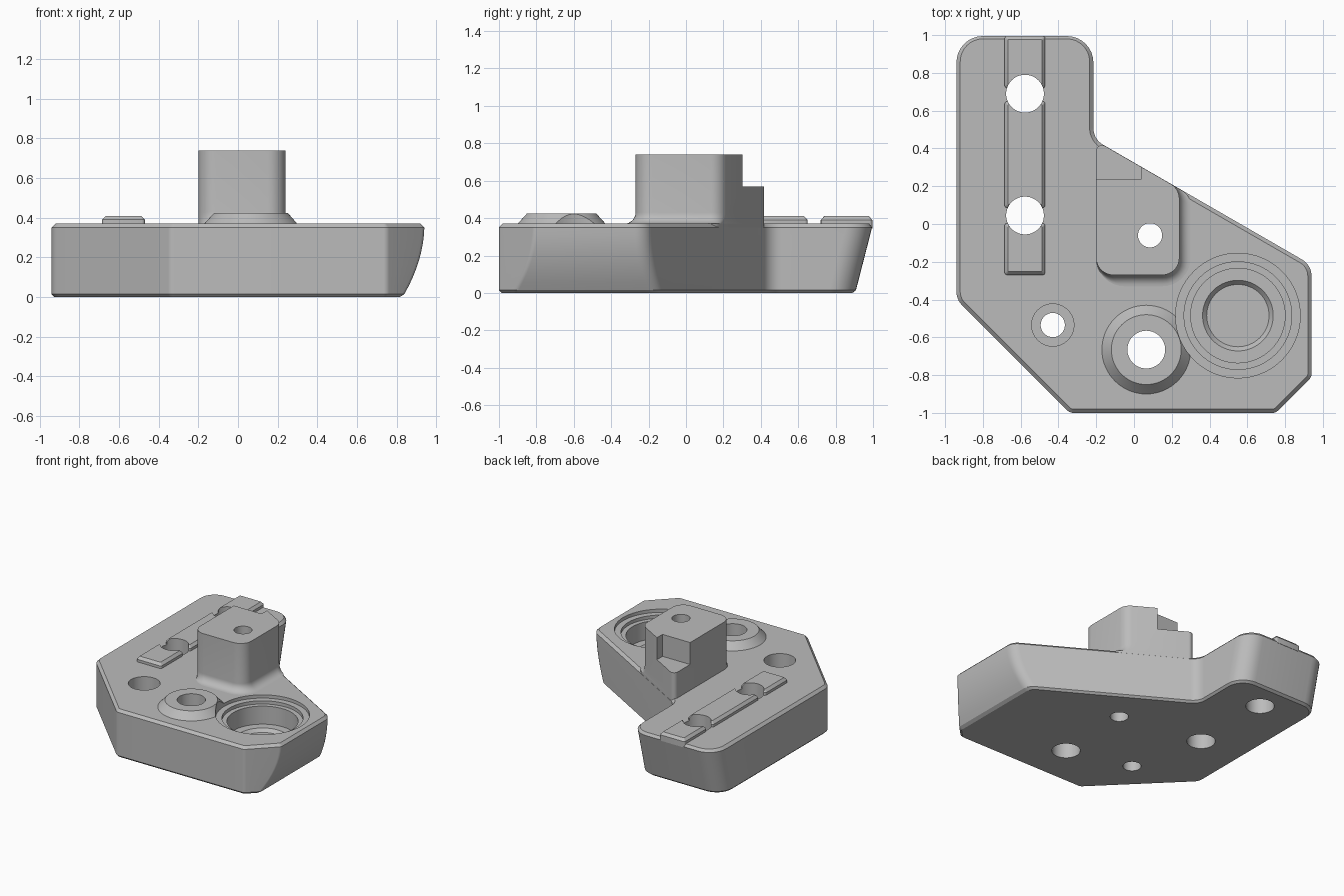
import bpy
import bmesh
import math
from mathutils import Vector, Matrix

cube = bpy.data.objects.get("Cube")
if cube:
    bpy.data.objects.remove(cube, do_unlink=True)

grey = bpy.data.materials.new("plain grey")
grey.use_nodes = True
grey.diffuse_color = (0.5, 0.5, 0.5, 1)
grey.node_tree.nodes["Principled BSDF"].inputs["Base Color"].default_value = (0.5, 0.5, 0.5, 1)


def rounded(corners, radii, z, inset=0.0, steps=8):
    """Counter-clockwise outline, inset on every side, with rounded corners."""
    pts = [Vector(c) for c in corners]
    loop = []
    for i, p in enumerate(pts):
        d1 = (p - pts[i - 1]).normalized()
        d2 = (pts[(i + 1) % len(pts)] - p).normalized()
        n1, n2 = Vector((d1.y, -d1.x)), Vector((d2.y, -d2.x))
        turn = math.atan2(d1.x * d2.y - d1.y * d2.x, d1.dot(d2))
        sign = 1 if turn > 0 else -1
        r = sign * max(radii[i] - sign * inset, 0.005)
        v = p - (n1 + n2) * inset / (1 + n1.dot(n2))
        centre = v - (n1 + n2).normalized() * r / math.cos(turn / 2)
        for k in range(steps + 1):
            q = centre + r * (Matrix.Rotation(turn * k / steps, 2) @ n1)
            loop.append((q.x, q.y, z))
    return loop


def circle(x, y, r, z, n=64):
    angles = [2 * math.pi * i / n for i in range(n)]
    return [(x + r * math.cos(a), y + r * math.sin(a), z) for a in angles]


def loft(name, loops):
    """Closed solid through a stack of loops with equal counts."""
    bm = bmesh.new()
    rings = [[bm.verts.new(c) for c in loop] for loop in loops]
    n = len(rings[0])
    for low, high in zip(rings, rings[1:]):
        for i in range(n):
            j = (i + 1) % n
            bm.faces.new((low[i], low[j], high[j], high[i]))
    bm.faces.new(rings[0][::-1])
    bm.faces.new(rings[-1])
    bmesh.ops.recalc_face_normals(bm, faces=bm.faces)
    mesh = bpy.data.meshes.new(name)
    bm.to_mesh(mesh)
    bm.free()
    mesh.materials.append(grey)
    obj = bpy.data.objects.new(name, mesh)
    bpy.context.collection.objects.link(obj)
    return obj


def bore(name, x, y, levels):
    return loft(name, [circle(x, y, r, z) for z, r in levels])


def finish(obj, cutters):
    """Cut the openings, then shade smooth with sharp edges."""
    bpy.ops.object.select_all(action='DESELECT')
    obj.select_set(True)
    bpy.context.view_layer.objects.active = obj
    for c in cutters:
        mod = obj.modifiers.new(c.name, 'BOOLEAN')
        mod.operation = 'DIFFERENCE'
        mod.solver = 'EXACT'
        mod.object = c
        bpy.ops.object.modifier_apply(modifier=mod.name)
    bpy.ops.object.shade_smooth_by_angle(angle=math.radians(25))


def diagonal(x):
    return 0.21 - 0.577 * (x - 0.2)


# Base plate: bulging +x side, leaning back side, chamfered rims
H = 0.37


def base_loop(z, inset):
    drop = (H - z) / H
    x = 0.94 - 0.11 * drop ** 2
    y = 1.0 - 0.095 * drop
    corners = [(-0.94, -0.4), (-0.34, -1), (0.75, -1), (x, x - 1.75),
               (x, diagonal(x)), (-0.215, diagonal(-0.215)), (-0.215, y), (-0.94, y)]
    return rounded(corners, [0.1, 0.05, 0.04, 0.04, 0.1, 0.1, 0.14, 0.14], z, inset)


walls = [0.015 + 0.335 * i / 8 for i in range(9)]
base = loft("base_plate", [base_loop(0, 0.015)] + [base_loop(z, 0) for z in walls]
            + [base_loop(H, 0.02)])


# Post with a filleted foot on the front and +x sides
def post_loop(z, f):
    x = 0.24 + f
    corners = [(-0.2, -0.27 - f), (x, -0.27 - f),
               (x, diagonal(x) - 0.001), (-0.2, diagonal(-0.2) - 0.001)]
    return rounded(corners, [0.09 + f, 0.09 + f, 0.09, 0.03], z)


F = 0.06
foot = [math.pi / 2 * (1 - i / 8) for i in range(9)]
post = loft("post", [post_loop(0.32, F)]
            + [post_loop(H + F - F * math.sin(a), F - F * math.cos(a)) for a in foot]
            + [post_loop(0.74, 0)])

# Conical boss
boss = bore("boss", 0.065, -0.665, [(0.36, 0.245), (H, 0.235), (0.425, 0.185)])

# Rail in three pieces
rails = []
for label, y0, y1 in (("front", -0.27, 0.005), ("middle", 0.085, 0.65), ("back", 0.72, 0.996)):
    c = [(-0.685, y0), (-0.47, y0), (-0.47, y1), (-0.685, y1)]
    rails.append(loft(label + "_rail", [rounded(c, [0.015] * 4, z, i, 4)
                 for z, i in ((0.345, 0), (0.39, 0), (0.41, 0.018))]))

# Cutters
slot_holes = [bore("slot_hole_cutter", -0.577, y, [(-0.2, 0.1), (1, 0.1)]) for y in (0.045, 0.69)]
boss_hole = bore("boss_hole_cutter", 0.065, -0.665, [(-0.2, 0.1), (1, 0.1)])
post_hole = bore("post_hole_cutter", 0.085, -0.06, [(-0.2, 0.064), (1, 0.064)])
screw_hole = bore("screw_hole_cutter", -0.43, -0.535,
                  [(-0.2, 0.064), (0.16, 0.064), (0.16, 0.112), (1, 0.112)])
socket = bore("socket_cutter", 0.55, -0.485,
              [(0.155, 0.165), (0.18, 0.187), (0.18, 0.25), (0.32, 0.25),
               (0.32, 0.285), (0.345, 0.285), (0.345, 0.33), (0.6, 0.33)])
square = [(-0.4, 0.235), (0.037, 0.235), (0.037, 0.7), (-0.4, 0.7)]
notch = loft("notch_cutter", [[(x, y, z) for x, y in square] for z in (0.57, 1.0)])

finish(base, slot_holes + [boss_hole, post_hole, screw_hole, socket])
finish(post, [post_hole, notch])
finish(boss, [boss_hole, socket])
for rail in rails:
    finish(rail, slot_holes)

for c in slot_holes + [boss_hole, post_hole, screw_hole, socket, notch]:
    bpy.data.objects.remove(c, do_unlink=True)
